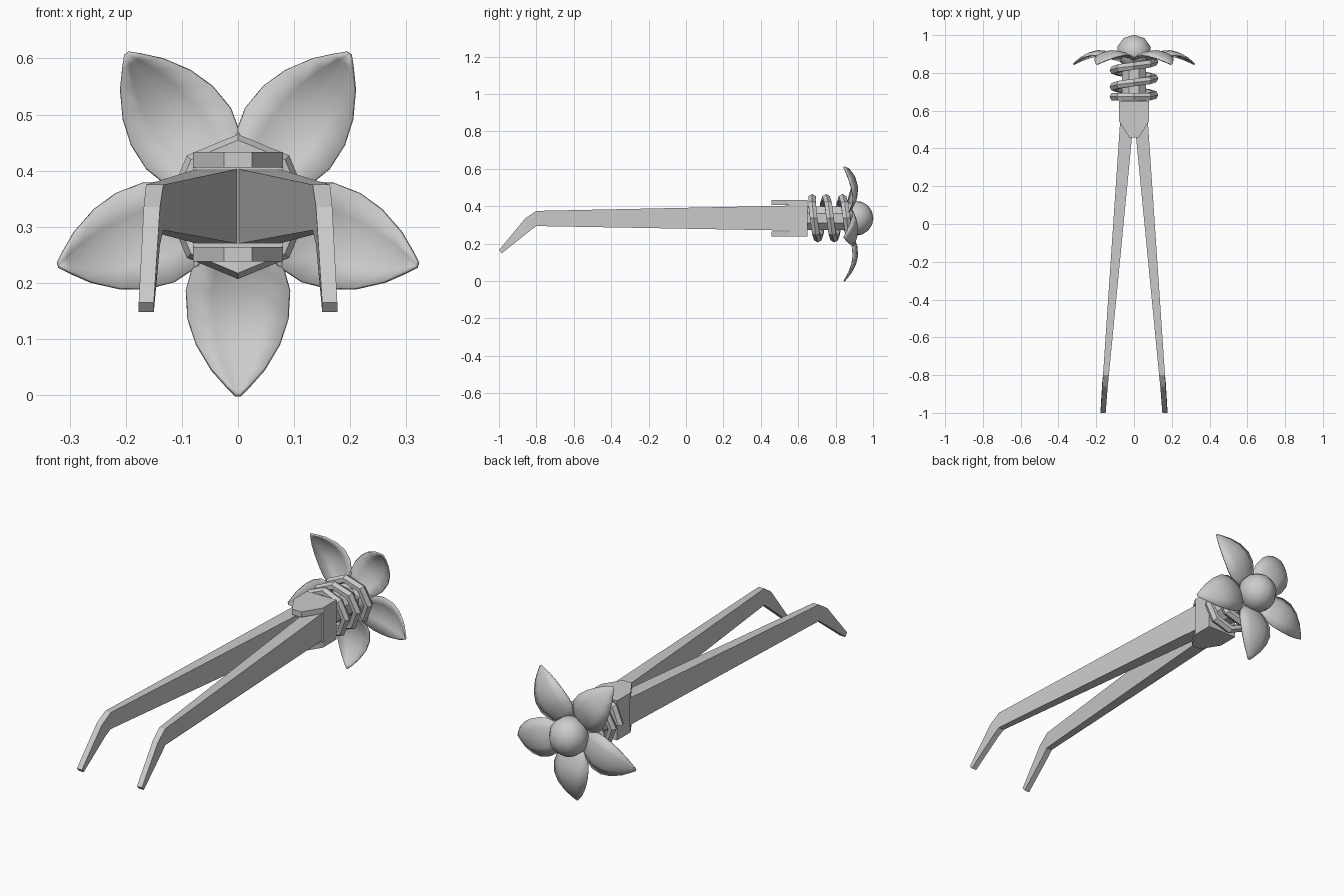
import bpy, bmesh, math
from mathutils import Vector

if "Cube" in bpy.data.objects:
    bpy.data.objects.remove(bpy.data.objects["Cube"])

CZ = 0.336  # height of the long axis


def make(name, verts, faces, smooth=False):
    me = bpy.data.meshes.new(name)
    bm = bmesh.new()
    vs = [bm.verts.new(v) for v in verts]
    for f in faces:
        bm.faces.new([vs[i] for i in f])
    bmesh.ops.recalc_face_normals(bm, faces=bm.faces[:])
    bm.to_mesh(me)
    bm.free()
    if smooth:
        me.polygons.foreach_set("use_smooth", [True] * len(me.polygons))
    ob = bpy.data.objects.new(name, me)
    bpy.context.collection.objects.link(ob)
    return ob


def loft(name, rings, smooth=False):
    """Skin a list of equal closed rings and cap both ends."""
    n = len(rings[0])
    verts = [v for r in rings for v in r]
    faces = [(k * n + i, k * n + (i + 1) % n, (k + 1) * n + (i + 1) % n, (k + 1) * n + i)
             for k in range(len(rings) - 1) for i in range(n)]
    faces += [tuple(range(n)), tuple(range(len(verts) - n, len(verts)))]
    return make(name, verts, faces, smooth)


# Two splayed arms with bent tips: (top y, top z, bottom y, bottom z, inner x, outer x)
sections = [(0.55, 0.403, 0.55, 0.27, 0.002, 0.073),
            (-0.80, 0.375, -0.80, 0.294, 0.133, 0.164),
            (-0.86, 0.335, -0.835, 0.268, 0.139, 0.168),
            (-1.0, 0.165, -0.985, 0.148, 0.150, 0.177)]
for side, label in ((1, "right"), (-1, "left")):
    loft("arm_" + label, [[(side * xi, yt, zt), (side * xo, yt, zt),
                           (side * xo, yb, zb), (side * xi, yb, zb)]
                          for yt, zt, yb, zb, xi, xo in sections])

# Clevis block with tapered prongs above and below the arms
loft("hinge_block", [[(x, y, z) for x, y in ((-.08, .55), (.08, .55), (.08, .65), (-.08, .65))]
                     for z in (0.238, 0.433)])
outline = ((-.08, .56), (-.08, .545), (-.025, .457), (.025, .457), (.08, .545), (.08, .56))
for label, z0, z1 in (("top", 0.406, 0.433), ("bottom", 0.238, 0.264)):
    loft("hinge_prong_" + label, [[(x, y, z) for x, y in outline] for z in (z0, z1)])

# Central post
loft("post", [[(0.068 * math.cos(math.tau * (i + .5) / 8), y,
                CZ + 0.068 * math.sin(math.tau * (i + .5) / 8)) for i in range(8)]
              for y in (0.64, 0.9)])

# Coil spring with a faceted wire
rings = []
steps = 21
for k in range(steps + 1):
    turns = k / 8
    a = math.pi - math.tau * turns
    out = Vector((math.cos(a), 0, math.sin(a)))
    y = 0.674 + 0.088 * max(0, turns - 0.4)
    c = out * 0.108 + Vector((0, y, CZ))
    rings.append([c + out * 0.021 * math.cos(b) + Vector((0, 0.023 * math.sin(b), 0))
                  for b in (math.tau * j / 6 for j in range(6))])
loft("coil_spring", rings)

# Five cupped petals: (distance from axis, half width, y)
rows = [(0.05, 0.035, 0.868), (0.10, 0.078, 0.895), (0.15, 0.092, 0.913), (0.20, 0.089, 0.917),
        (0.245, 0.074, 0.906), (0.29, 0.047, 0.883), (0.32, 0.020, 0.860), (0.336, 0.004, 0.846)]
cols = (-1, -0.5, 0, 0.5, 1)
for p in range(5):
    a = -math.pi / 2 + p * math.tau / 5
    d, s = (math.cos(a), math.sin(a)), (-math.sin(a), math.cos(a))
    verts = [(d[0] * r + s[0] * w * u, y - 0.26 * w * u * u, CZ + d[1] * r + s[1] * w * u)
             for r, w, y in rows for u in cols]
    faces = [(k * 5 + i, k * 5 + i + 1, k * 5 + i + 6, k * 5 + i + 5)
             for k in range(len(rows) - 1) for i in range(4)]
    petal = make("petal_%d" % (p + 1), verts, faces, True)
    mod = petal.modifiers.new("thickness", "SOLIDIFY")
    mod.thickness = 0.007
    mod.offset = 0

# Round flower centre
bpy.ops.mesh.primitive_uv_sphere_add(segments=10, ring_count=8, radius=0.093,
                                     location=(0, 0.909, CZ), rotation=(0, 0, 0))
ball = bpy.context.object
ball.name = "flower_centre"
bpy.ops.object.shade_smooth()
